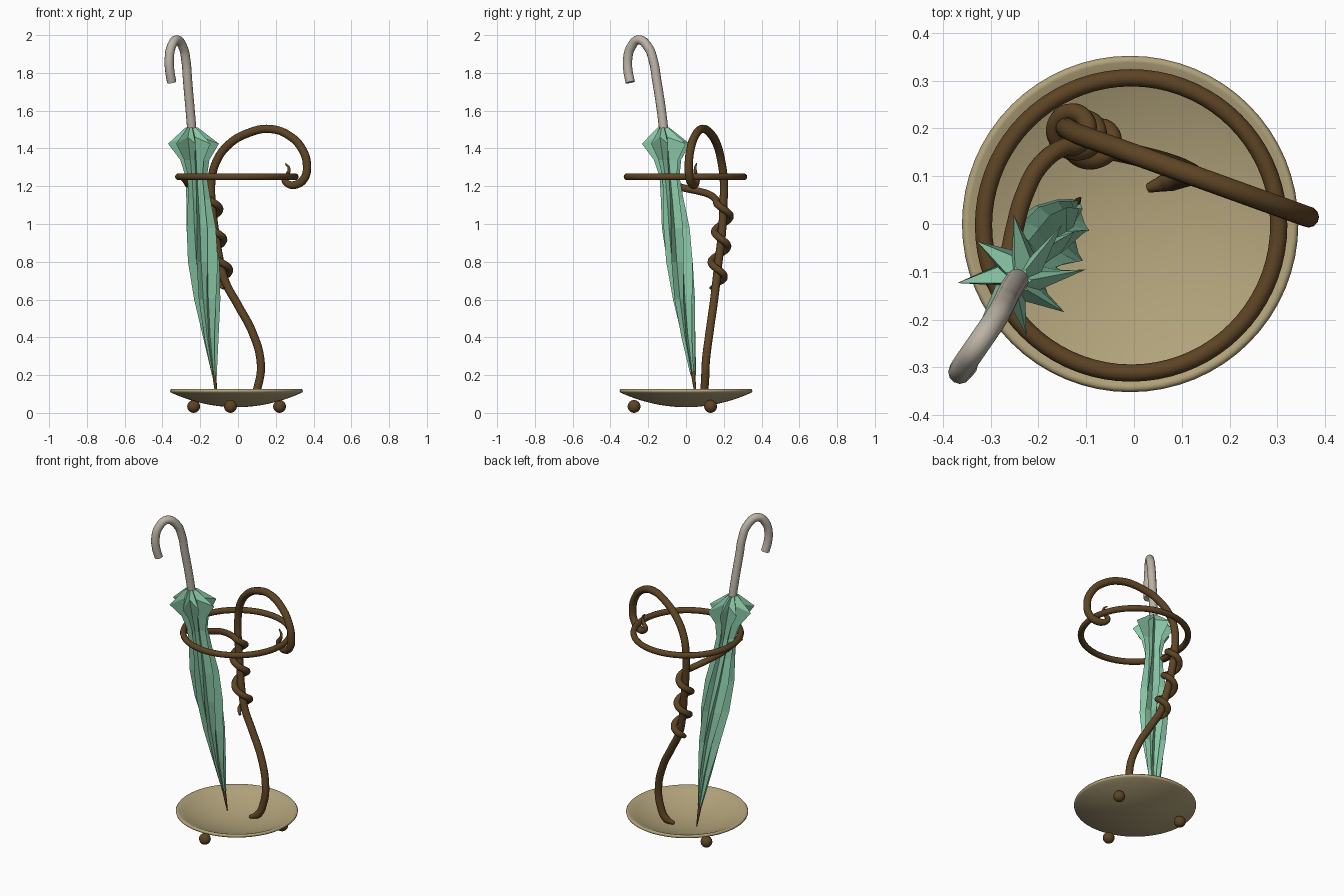
import bpy, bmesh, math
from mathutils import Vector

cube = bpy.data.objects.get("Cube")
if cube:
    bpy.data.objects.remove(cube, do_unlink=True)


def material(name, rgb):
    m = bpy.data.materials.new(name)
    m.use_nodes = True
    m.diffuse_color = (*rgb, 1)
    bsdf = m.node_tree.nodes["Principled BSDF"]
    bsdf.inputs["Base Color"].default_value = (*rgb, 1)
    bsdf.inputs["Roughness"].default_value = 0.7
    return m


BROWN = material("brown wood", (0.11, 0.058, 0.018))
TAN = material("tan dish", (0.45, 0.37, 0.20))
GREEN = material("green cloth", (0.25, 0.57, 0.38))
GREY = material("pale handle", (0.50, 0.45, 0.38))


def tube(name, points, radius, mat, radii=None):
    """Smooth round tube through the points, with optional end tapering."""
    data = bpy.data.curves.new(name, "CURVE")
    data.dimensions = "3D"
    data.bevel_depth = radius
    data.bevel_resolution = 4
    data.resolution_u = 8
    data.use_fill_caps = True
    spline = data.splines.new("BEZIER")
    spline.bezier_points.add(len(points) - 1)
    for i, (bp, p) in enumerate(zip(spline.bezier_points, points)):
        bp.co = p
        bp.handle_left_type = bp.handle_right_type = "AUTO"
        bp.radius = radii(i) if radii else 1
    data.materials.append(mat)
    obj = bpy.data.objects.new(name, data)
    bpy.context.collection.objects.link(obj)
    return obj


def mesh_object(name, bm, mat, smooth):
    bmesh.ops.recalc_face_normals(bm, faces=bm.faces)
    for f in bm.faces:
        f.smooth = smooth
    mesh = bpy.data.meshes.new(name)
    bm.to_mesh(mesh)
    bm.free()
    mesh.materials.append(mat)
    obj = bpy.data.objects.new(name, mesh)
    bpy.context.collection.objects.link(obj)
    return obj


# Shallow dish: a thin bowl profile spun round the vertical axis
RIM = 0.342
steps = [i / 10 for i in range(11)]
under = [(RIM * t, 0.03 + 0.075 * t ** 2) for t in steps]
lip = [(RIM + 0.008, 0.110), (RIM + 0.010, 0.118), (RIM + 0.004, 0.126)]
inner = [(RIM * t - 0.004 * t, 0.045 + 0.080 * t ** 2) for t in reversed(steps)]
bm = bmesh.new()
verts = [bm.verts.new((r, 0, z)) for r, z in under + lip + inner]
edges = [bm.edges.new(pair) for pair in zip(verts, verts[1:])]
bmesh.ops.spin(bm, geom=verts + edges, cent=(0, 0, 0), axis=(0, 0, 1),
               angle=math.tau, steps=64)
bmesh.ops.remove_doubles(bm, verts=bm.verts, dist=0.0001)
dish = mesh_object("dish", bm, TAN, True)
dish.location.x = -0.008

# Three ball feet
for name, x, y in (("front", -0.04, -0.275), ("right_back", -0.235, 0.13),
                   ("left_back", 0.22, 0.13)):
    bpy.ops.mesh.primitive_uv_sphere_add(segments=24, ring_count=12, radius=0.034,
                                         location=(x, y, 0.034))
    foot = bpy.context.object
    foot.name = name + "_foot"
    foot.data.materials.append(BROWN)
    bpy.ops.object.shade_smooth()

# Holding ring
bpy.ops.mesh.primitive_torus_add(major_radius=0.309, minor_radius=0.018,
                                 major_segments=72, minor_segments=12,
                                 location=(-0.006, -0.003, 1.25))
ring = bpy.context.object
ring.name = "holding_ring"
ring.data.materials.append(BROWN)
bpy.ops.object.shade_smooth()

# Main stem: base curl, leaning trunk, then a loop in one slanted plane
trunk = [(0.03, 0.075, 0.06), (0.075, 0.09, 0.08), (0.11, 0.1, 0.16),
         (0.12, 0.105, 0.27), (0.075, 0.125, 0.43), (0, 0.145, 0.57),
         (-0.065, 0.16, 0.69), (-0.095, 0.172, 0.8), (-0.12, 0.19, 0.95),
         (-0.138, 0.198, 1.1), (-0.14, 0.2, 1.23)]
loop_xz = [(-0.115, 1.33), (-0.05, 1.42), (0.05, 1.48), (0.17, 1.503), (0.275, 1.465),
           (0.34, 1.395), (0.365, 1.31), (0.35, 1.24), (0.305, 1.208), (0.265, 1.212),
           (0.245, 1.236), (0.262, 1.262), (0.27, 1.295), (0.25, 1.32)]
loop = [(x, 0.2 - (x + 0.15) * 0.36, z) for x, z in loop_xz]
stem = trunk + loop
last = len(stem) - 1
tube("main_stem", stem, 0.022, BROWN,
     lambda i: 0.45 if i == 0 else min(1, 0.15 + 0.18 * max(0, last - i)))


def stem_at(z):
    for a, b in zip(trunk, trunk[1:]):
        if a[2] <= z <= b[2]:
            return Vector(a).lerp(Vector(b), (z - a[2]) / (b[2] - a[2]))


# Vine winding round the stem, then reaching out to the ring
vine = []
turns, low, high = 32, 0.66, 1.125
for i in range(turns + 1):
    z = low + (high - low) * i / turns
    a = -math.pi / 2 - math.tau * (z - 0.8) / 0.16
    vine.append(stem_at(z) + Vector((math.cos(a), math.sin(a), 0)) * 0.039)
vine += [(-0.195, 0.125, 1.155), (-0.23, 0.06, 1.175), (-0.25, -0.01, 1.19),
         (-0.262, -0.065, 1.208), (-0.277, -0.11, 1.232), (-0.295, -0.13, 1.25)]
tube("twisting_vine", vine, 0.019, BROWN, lambda i: min(1, 0.4 + i * 0.2))

# Furled umbrella: all rings follow one leaning axis
LOW, TOP = Vector((-0.113, 0.054, 0.07)), Vector((-0.246, -0.12, 1.51))


def axis(z):
    return LOW + (TOP - LOW) * ((z - LOW.z) / (TOP.z - LOW.z))


# Pleated canopy: height, fold radius, valley radius, valley lift, twist
rings = [(0.20, 0.014, 0.009, 0, 0), (0.40, 0.040, 0.024, 0, 14),
         (0.60, 0.064, 0.036, 0, 30), (0.80, 0.080, 0.044, 0, 48),
         (0.98, 0.078, 0.044, 0, 62), (1.13, 0.062, 0.038, 0, 70),
         (1.25, 0.054, 0.036, 0, 76), (1.34, 0.074, 0.042, 0, 80),
         (1.425, 0.130, 0.050, 0.035, 84), (1.51, 0.032, 0.020, 0, 84)]
FOLDS = 8
bm = bmesh.new()
loft = []
for z, fold, valley, lift, twist in rings:
    row = []
    for k in range(FOLDS * 2):
        is_fold = k % 2 == 0
        a = math.tau * k / (FOLDS * 2) + math.radians(twist + (12 if is_fold else 0))
        wave = 1 + 0.10 * math.sin(k * 2.3)
        r = fold * wave if is_fold else valley
        drop = 0 if is_fold else lift
        p = axis(z + drop) + Vector((math.cos(a), math.sin(a), 0)) * r
        row.append(bm.verts.new(p))
    loft.append(row)
for r0, r1 in zip(loft, loft[1:]):
    for k in range(FOLDS * 2):
        n = (k + 1) % (FOLDS * 2)
        bm.faces.new((r0[k], r0[n], r1[n], r1[k]))
bm.faces.new(loft[0])
bm.faces.new(loft[-1])
mesh_object("umbrella_canopy", bm, GREEN, False)

# Umbrella tip
tube("umbrella_tip", [axis(z) for z in (0.07, 0.14, 0.22)], 0.012, BROWN,
     lambda i: (0.25, 0.65, 1)[i])

# Crook handle
tube("umbrella_handle",
     [axis(1.45), (-0.253, -0.13, 1.6), (-0.267, -0.155, 1.76), (-0.275, -0.172, 1.86),
      (-0.291, -0.2, 1.935), (-0.325, -0.25, 1.975), (-0.354, -0.292, 1.935),
      (-0.364, -0.309, 1.87), (-0.361, -0.307, 1.81), (-0.351, -0.295, 1.75)],
     0.0245, GREY)
